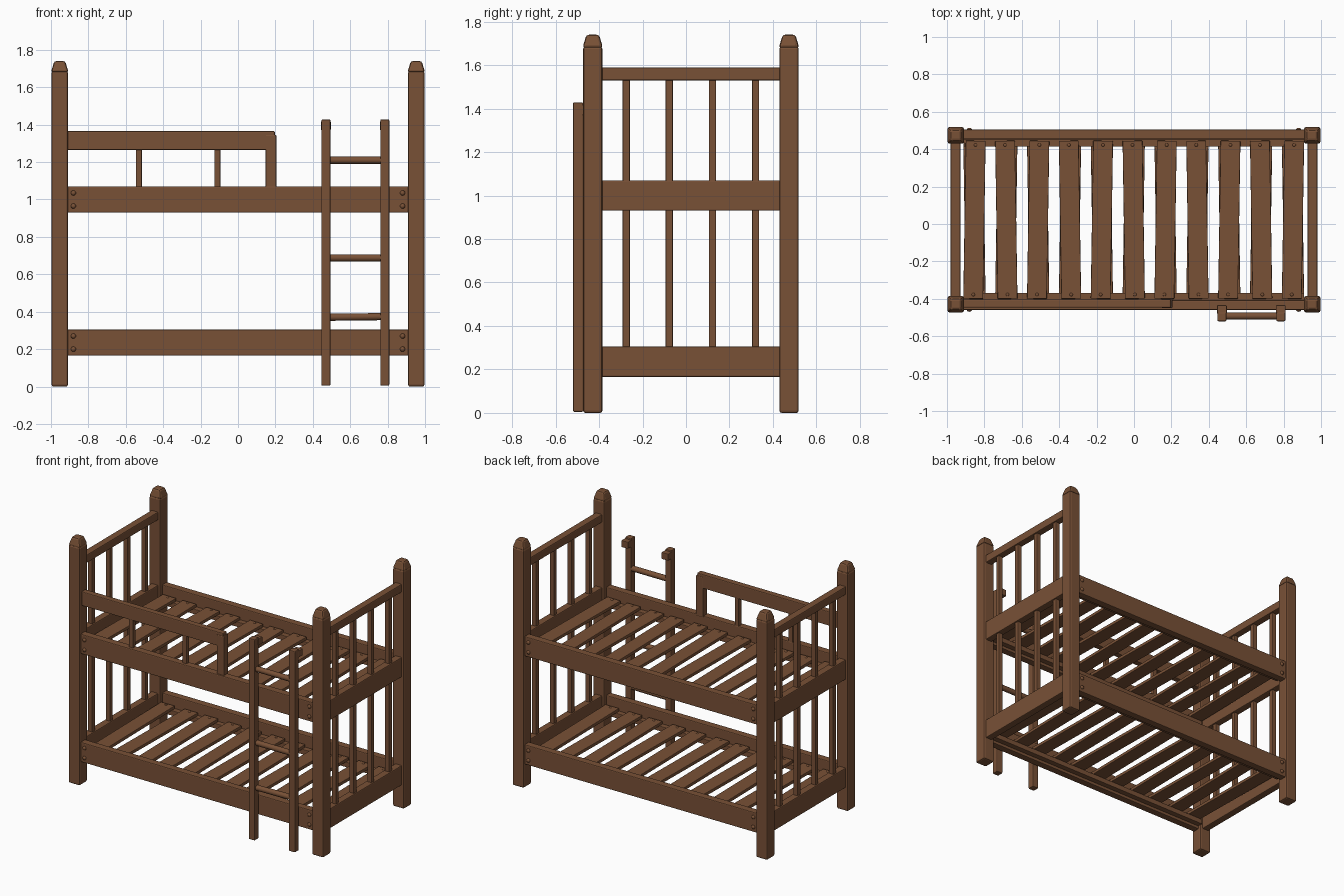
import bpy, bmesh, math
from mathutils import Matrix, Vector

cube = bpy.data.objects.get("Cube")
if cube:
    bpy.data.objects.remove(cube, do_unlink=True)

wood = bpy.data.materials.new("brown wood")
wood.use_nodes = True
colour = (0.19, 0.082, 0.037, 1)
wood.diffuse_color = colour
wood.node_tree.nodes["Principled BSDF"].inputs["Base Color"].default_value = colour
wood.node_tree.nodes["Principled BSDF"].inputs["Roughness"].default_value = 0.8

MID = 0.0225                 # depth centre of the bed frame
POST_X, POST_Y = 0.953, 0.4515
DECKS = (0.165, 0.93)        # underside of the lower and upper rails
RAIL_H = 0.14


def box(bm, x, y, z, turn=0):
    """Box from (low, high) ranges, turned about its own vertical axis."""
    mid = Vector([(a + b) / 2 for a, b in (x, y, z)])
    size = [b - a for a, b in (x, y, z)]
    m = Matrix.Translation(mid) @ Matrix.Rotation(turn, 4, 'Z') @ Matrix.Diagonal((*size, 1))
    return bmesh.ops.create_cube(bm, size=1, matrix=m)["verts"]


def around(c, w):
    return (c - w / 2, c + w / 2)


def finish(bm, name, bevel=0.006, smooth=False):
    me = bpy.data.meshes.new(name)
    bmesh.ops.recalc_face_normals(bm, faces=bm.faces)
    bm.to_mesh(me)
    bm.free()
    me.materials.append(wood)
    ob = bpy.data.objects.new(name, me)
    bpy.context.collection.objects.link(ob)
    if bevel:
        mod = ob.modifiers.new("soft edges", 'BEVEL')
        mod.width, mod.segments, mod.limit_method = bevel, 2, 'ANGLE'
    if smooth:
        bpy.context.view_layer.objects.active = ob
        ob.select_set(True)
        bpy.ops.object.shade_smooth_by_angle(angle=math.radians(40))
        ob.select_set(False)
    return ob


def stud(bm, x, y, z, r, axis, height):
    """Low domed screw head facing along axis."""
    rot = Vector(axis).to_track_quat('Z', 'Y').to_matrix().to_4x4()
    m = Matrix.Translation((x, y, z)) @ rot @ Matrix.Diagonal((r, r, height, 1))
    bmesh.ops.create_uvsphere(bm, u_segments=10, v_segments=6, radius=1, matrix=m)


# Corner posts with tapered caps
for sx, side in ((-1, "right"), (1, "left")):
    for sy, end in ((-1, "front"), (1, "back")):
        cx, cy = sx * POST_X, MID + sy * POST_Y
        bm = bmesh.new()
        box(bm, around(cx, 0.088), around(cy, 0.088), (0, 1.685))
        finish(bm, f"{end}_{side}_post", 0.01)
        bm = bmesh.new()
        for v in box(bm, around(cx, 0.094), around(cy, 0.094), (1.68, 1.74)):
            if v.co.z > 1.7:
                v.co.x = cx + (v.co.x - cx) * 0.62
                v.co.y = cy + (v.co.y - cy) * 0.62
        finish(bm, f"{end}_{side}_post_cap", 0.012)

for deck, z in zip(("lower", "upper"), DECKS):
    # Long rails with slat ledges and bolt heads
    bolts = bmesh.new()
    for sy, end in ((-1, "front"), (1, "back")):
        bm = bmesh.new()
        box(bm, (-0.93, 0.93), around(MID + sy * 0.456, 0.052), (z, z + RAIL_H))
        finish(bm, f"{deck}_{end}_rail")
        bm = bmesh.new()
        box(bm, (-0.91, 0.91), around(MID + sy * 0.411, 0.04), (z + 0.02, z + 0.057))
        finish(bm, f"{deck}_{end}_ledge", 0.004)
        for x in (-0.88, 0.88):
            for dz in (0.035, 0.105):
                stud(bolts, x, MID + sy * 0.482, z + dz, 0.014, (0, sy, 0), 0.01)
    finish(bolts, f"{deck}_rail_bolts", 0, True)

    # Slightly crooked slats
    slats, screws = bmesh.new(), bmesh.new()
    way = 1 if deck == "upper" else -1
    for i in range(11):
        x = -0.853 + 0.1703 * i
        lean = way * math.radians(0.9 if i % 2 else -0.9)
        box(slats, around(x, 0.106), around(MID, 0.845), (z + 0.057, z + 0.08), lean)
        for sy in (-1, 1):
            y = sy * 0.4
            stud(screws, x - y * math.sin(lean), MID + y, z + 0.08, 0.009, (0, 0, 1), 0.004)
    finish(slats, f"{deck}_slats", 0.004)
    finish(screws, f"{deck}_slat_screws", 0, True)

# End frames: boards, top bar and spindles
for sx, side in ((-1, "right"), (1, "left")):
    x = sx * 0.954
    span = (MID - 0.43, MID + 0.43)
    bm = bmesh.new()
    for z in DECKS:
        box(bm, around(x, 0.052), span, (z, z + RAIL_H))
    box(bm, around(x, 0.052), span, (1.53, 1.588))
    finish(bm, f"{side}_end_boards")
    bm = bmesh.new()
    for i in range(4):
        y = MID + (i - 1.5) * 0.1985
        for low, high in ((0.295, 0.94), (1.06, 1.54)):
            box(bm, around(x, 0.033), around(y, 0.033), (low, high))
    finish(bm, f"{side}_end_spindles", 0.004)

# Guard rail on the upper front
GUARD_Y = -0.425
bm = bmesh.new()
box(bm, (-0.93, 0.197), around(GUARD_Y, 0.044), (1.265, 1.365))
finish(bm, "guard_rail")
bm = bmesh.new()
box(bm, (0.148, 0.205), around(GUARD_Y, 0.05), (1.06, 1.346))
finish(bm, "guard_end_post")
bm = bmesh.new()
for x in (-0.53, -0.11):
    box(bm, around(x, 0.032), around(GUARD_Y, 0.032), (1.06, 1.275))
finish(bm, "guard_spindles", 0.004)

# Ladder: uprights, hooks and round rungs
LADDER_Y = -0.496
uprights, hooks, rungs = bmesh.new(), bmesh.new(), bmesh.new()
for x in (0.47, 0.785):
    box(uprights, around(x, 0.048), around(LADDER_Y, 0.048), (0.005, 1.428))
    box(hooks, around(x, 0.052), (-0.48, -0.434), (1.37, 1.418))
for z, tilt in ((0.372, 0.012), (0.688, 0), (1.21, 0)):
    m = (Matrix.Translation((0.6275, LADDER_Y + 0.004, z))
         @ Matrix.Rotation(math.pi / 2 - tilt, 4, 'Y'))
    bmesh.ops.create_cone(rungs, cap_ends=True, segments=12, radius1=0.019,
                          radius2=0.019, depth=0.29, matrix=m)
finish(uprights, "ladder_uprights")
finish(hooks, "ladder_hooks", 0.004)
finish(rungs, "ladder_rungs", 0, True)
